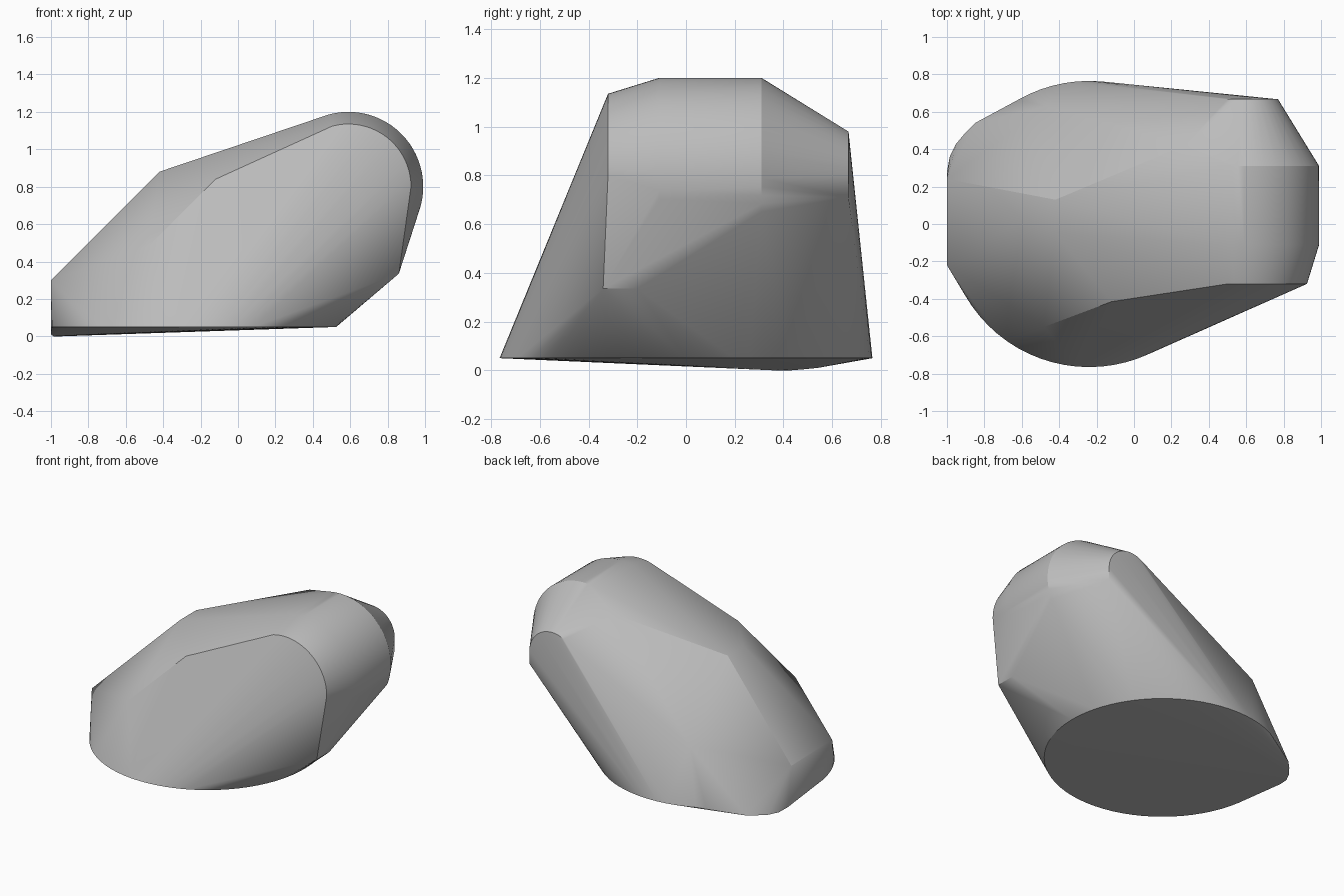
import bpy, bmesh
from math import radians, sin, cos

cube = bpy.data.objects.get("Cube")
if cube:
    bpy.data.objects.remove(cube, do_unlink=True)


def arc(cx, cz, y, r, start, end, n):
    """Points of an upright arc in a plane of constant y."""
    steps = [radians(start + (end - start) * i / n) for i in range(n + 1)]
    return [(cx + r * cos(a), y, cz + r * sin(a)) for a in steps]


# Round base
points = []
SIDES = 72
for i in range(SIDES):
    a = radians(360 * i / SIDES)
    points.append((-0.24 + 0.765 * cos(a), 0.765 * sin(a), 0.05))
points = [(max(x, -1), y, z) for x, y, z in points]

# Rounded end: concentric arcs, widest in the middle
points += arc(0.59, 0.80, -0.32, 0.335, 105, 0, 20)
points += arc(0.59, 0.80, -0.11, 0.40, 105, -14, 24)
points += arc(0.59, 0.80, 0.31, 0.40, 100, -22, 24)
points += arc(0.59, 0.80, 0.667, 0.18, 120, 0, 14)
points += [(0.77, 0.667, 0.71), (0.55, 0.667, 0.71)]

# Lower corner below the rounded end
points += [(0.86, -0.34, 0.335), (0.86, -0.20, 0.335)]

# Top ridge, side shoulders and flat tail
points += [(-0.42, -0.05, 0.88), (-0.42, 0.13, 0.88), (0.27, 0.42, 1.10),
           (-0.12, -0.415, 0.84), (-0.17, -0.43, 0.79), (-0.48, -0.55, 0.48),
           (-0.47, 0.63, 0.44), (-1, -0.22, 0.30), (-1, 0.24, 0.29)]

# Low heel at the back of the tail
points += [(-1, 0.28, 0.01), (-0.985, 0.36, 0), (-0.95, 0.43, 0),
           (-0.90, 0.49, 0.005), (-0.85, 0.54, 0.01)]

# Skin the outline as one convex stone
bm = bmesh.new()
for p in points:
    bm.verts.new(p)
bmesh.ops.remove_doubles(bm, verts=bm.verts, dist=0.002)
bmesh.ops.convex_hull(bm, input=bm.verts)
loose = [v for v in bm.verts if not v.link_faces]
bmesh.ops.delete(bm, geom=loose, context='VERTS')
bmesh.ops.recalc_face_normals(bm, faces=bm.faces)
mesh = bpy.data.meshes.new("stone")
bm.to_mesh(mesh)
bm.free()
stone = bpy.data.objects.new("stone", mesh)
bpy.context.collection.objects.link(stone)

# Plain grey
grey = bpy.data.materials.new("stone grey")
grey.use_nodes = True
colour = (0.5, 0.5, 0.5, 1)
grey.diffuse_color = colour
grey.node_tree.nodes["Principled BSDF"].inputs["Base Color"].default_value = colour
mesh.materials.append(grey)

bpy.ops.object.select_all(action='DESELECT')
stone.select_set(True)
bpy.context.view_layer.objects.active = stone
bpy.ops.object.shade_smooth_by_angle(angle=radians(30))
